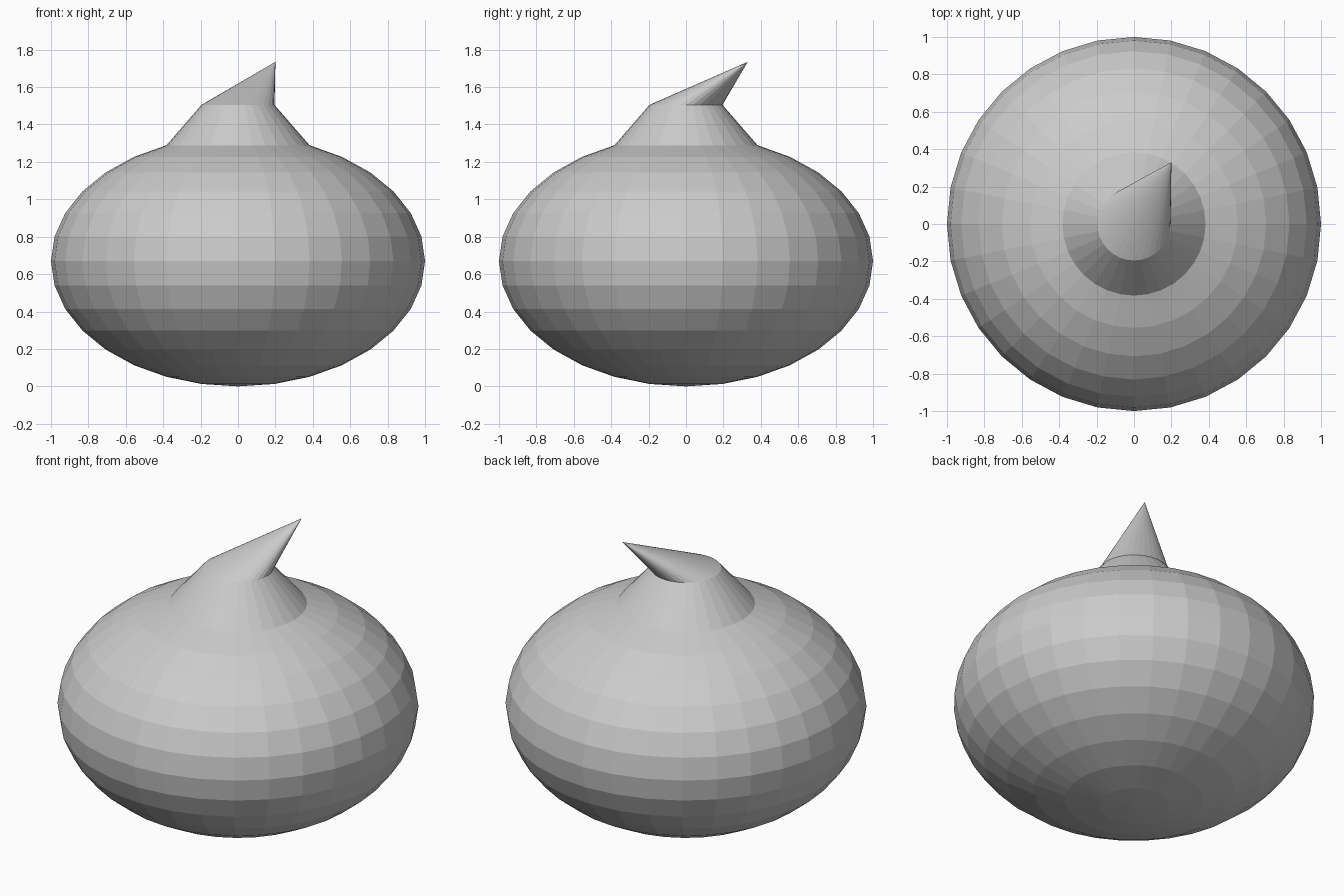
import bpy
import bmesh
from math import cos, sin, pi

cube = bpy.data.objects.get("Cube")
if cube:
    bpy.data.objects.remove(cube, do_unlink=True)

SEGMENTS, RINGS = 32, 16
HALF_HEIGHT = 0.67
TIP = (0.2, 0.33, 1.735)

# Single grey material
grey = bpy.data.materials.new("plain grey")
grey.use_nodes = True
colour = (0.6, 0.6, 0.6, 1)
grey.diffuse_color = colour
grey.node_tree.nodes["Principled BSDF"].inputs["Base Color"].default_value = colour

# Squashed ball, flat faced
bm = bmesh.new()
bmesh.ops.create_uvsphere(bm, u_segments=SEGMENTS, v_segments=RINGS, radius=1)
step = pi / RINGS
for v in bm.verts:
    if v.co.z > cos(step / 2):        # pole pulled sideways into the tip
        v.co = TIP
    elif v.co.z > cos(step * 1.5):    # first ring lifted into the neck
        v.co.z = 1.505
    else:
        v.co.z = HALF_HEIGHT * (1 + v.co.z)

mesh = bpy.data.meshes.new("drop_body")
bm.to_mesh(mesh)
bm.free()
mesh.materials.append(grey)
body = bpy.data.objects.new("drop_body", mesh)
bpy.context.collection.objects.link(body)
